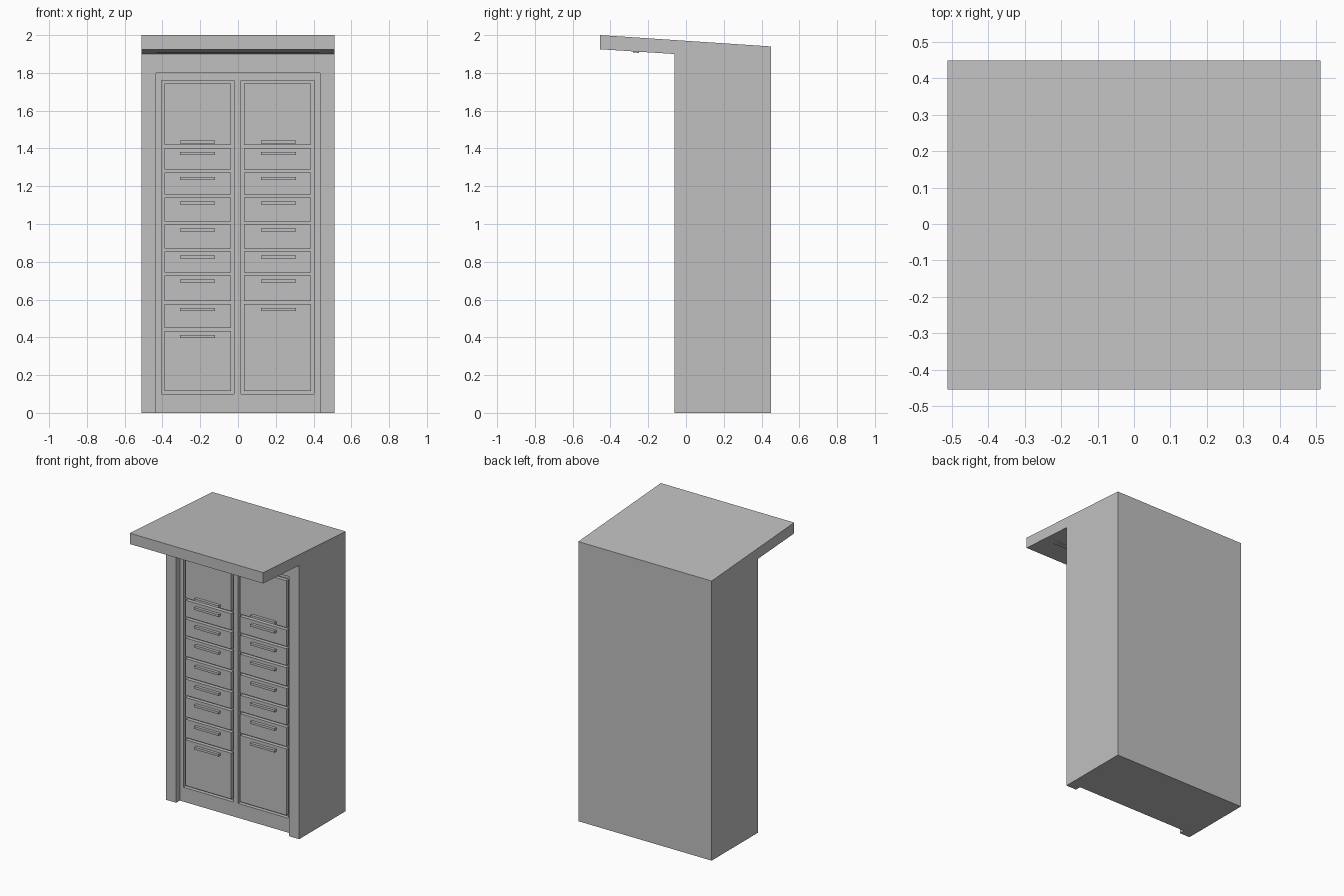
import bpy
import bmesh

if "Cube" in bpy.data.objects:
    bpy.data.objects.remove(bpy.data.objects["Cube"], do_unlink=True)

grey = bpy.data.materials.new("plain grey")
grey.use_nodes = True
COLOUR = (0.53, 0.53, 0.53, 1)
grey.diffuse_color = COLOUR
grey.node_tree.nodes["Principled BSDF"].inputs["Base Color"].default_value = COLOUR


def add_mesh(name, bm):
    bmesh.ops.recalc_face_normals(bm, faces=bm.faces)
    mesh = bpy.data.meshes.new(name)
    bm.to_mesh(mesh)
    bm.free()
    mesh.materials.append(grey)
    obj = bpy.data.objects.new(name, mesh)
    bpy.context.collection.objects.link(obj)
    return obj


def prism(name, profile, x0, x1):
    """Extrude a (y, z) profile along x."""
    bm = bmesh.new()
    face = bm.faces.new([bm.verts.new((x0, y, z)) for y, z in profile])
    ext = bmesh.ops.extrude_face_region(bm, geom=[face])["geom"]
    verts = [v for v in ext if isinstance(v, bmesh.types.BMVert)]
    bmesh.ops.translate(bm, verts=verts, vec=(x1 - x0, 0, 0))
    return add_mesh(name, bm)


def box(name, x0, x1, y0, y1, z0, z1):
    return prism(name, [(y0, z0), (y1, z0), (y1, z1), (y0, z1)], x0, x1)


def carve(target, cutter):
    cutter.hide_render = True
    mod = target.modifiers.new("carve", "BOOLEAN")
    mod.operation = "DIFFERENCE"
    mod.solver = "EXACT"
    mod.object = cutter
    bpy.context.view_layer.objects.active = target
    bpy.ops.object.modifier_apply(modifier=mod.name)
    bpy.data.objects.remove(cutter, do_unlink=True)


FRONT, FACE, BACK = -0.02, -0.02, 0.005
GAP = 0.016

# Cabinet body with overhanging sloped roof
body = prism("cabinet_body", [(-0.455, 2), (0.45, 1.94), (0.45, 0), (-0.06, 0),
                              (-0.06, 1.9), (-0.455, 1.925)], -0.512, 0.512)

# Set-back front between the side posts and under the header
carve(body, box("front_cutter", -0.433, 0.433, -0.1, FACE, -0.1, 1.8))

# Lamp strip under the roof
prism("roof_lamp", [(-0.28, 1.93), (-0.28, 1.908), (-0.25, 1.906), (-0.25, 1.93)],
      -0.43, 0.43)

# Two columns of doors, each sitting in a shadow-gap opening
TOP, BOTTOM = 1.76, 0.10
splits = [1.41, 1.28, 1.148, 1.005, 0.863, 0.735, 0.585]
columns = {"right": (-0.405, -0.022, splits + [0.442]),
           "left": (0.015, 0.403, splits)}

for side, (x0, x1, cuts) in columns.items():
    carve(body, box("column_cutter", x0, x1, -0.1, BACK, BOTTOM, TOP))
    levels = [TOP - GAP / 2] + cuts + [BOTTOM + GAP / 2]
    middle = -0.215 if side == "right" else 0.215
    for i, (upper, lower) in enumerate(zip(levels, levels[1:])):
        box(f"{side}_door_{i + 1}", x0 + GAP, x1 - GAP, FACE, BACK + 0.01,
            lower + GAP / 2, upper - GAP / 2)
        # Top door is gripped at its lower edge, the rest near the upper edge
        z = lower + 0.024 if i == 0 else upper - 0.038
        box(f"{side}_handle_{i + 1}", middle - 0.093, middle + 0.093,
            FACE - 0.02, FACE + 0.005, z - 0.008, z + 0.008)
